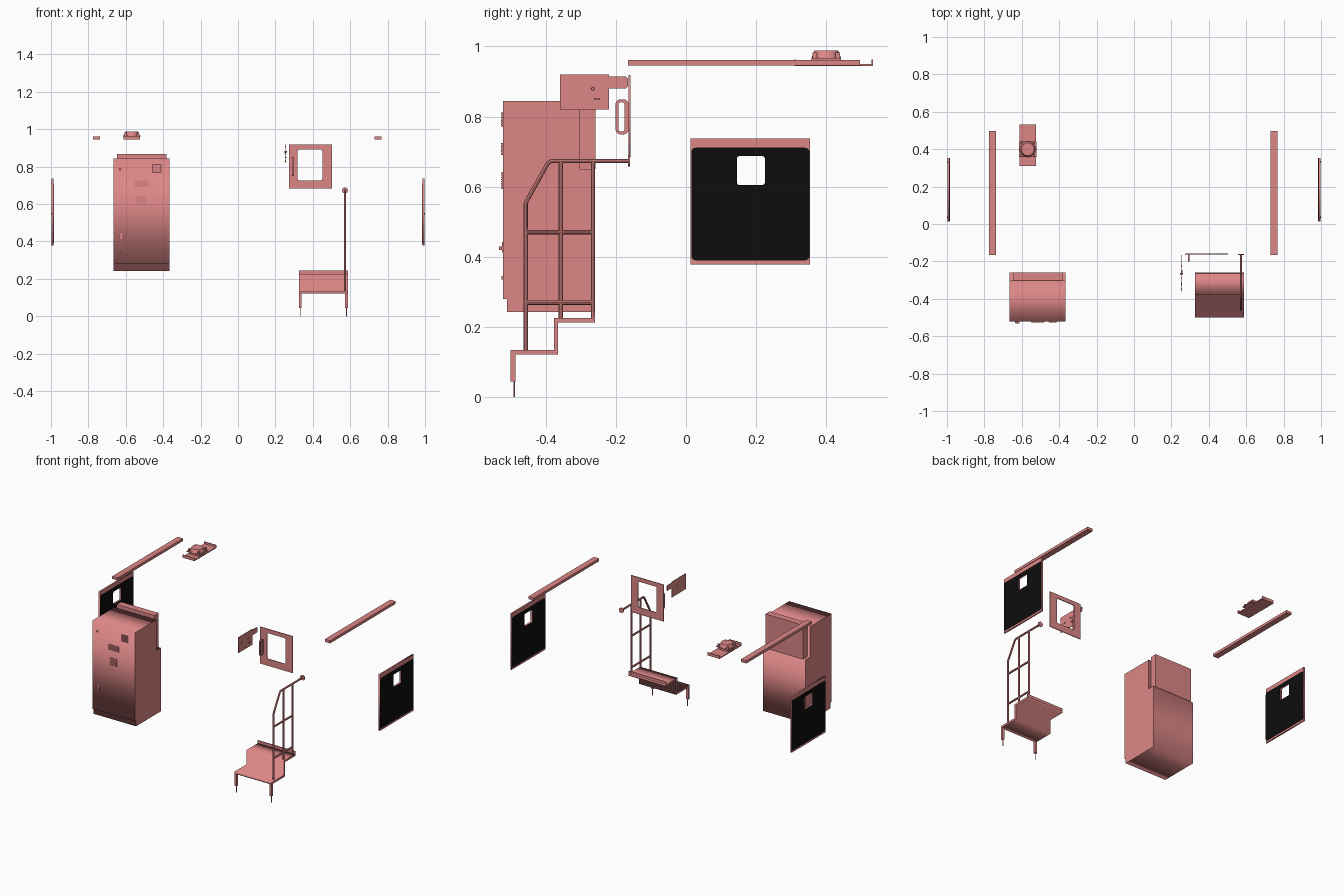
import bpy, bmesh, math
from mathutils import Matrix, Vector

if "Cube" in bpy.data.objects:
    bpy.data.objects.remove(bpy.data.objects["Cube"])


def material(name, rgb):
    m = bpy.data.materials.new(name)
    m.diffuse_color = (*rgb, 1)
    m.use_nodes = True
    m.node_tree.nodes["Principled BSDF"].inputs["Base Color"].default_value = m.diffuse_color
    return m


PINK = material("rose_paint", (0.72, 0.24, 0.24))
BLACK = material("black_panel", (0.004, 0.004, 0.004))


def finish(name, mesh, mat, smooth=False):
    mesh.materials.clear()
    mesh.materials.append(mat)
    ob = bpy.data.objects.new(name, mesh)
    bpy.context.collection.objects.link(ob)
    if smooth:
        bpy.ops.object.select_all(action='DESELECT')
        ob.select_set(True)
        bpy.context.view_layer.objects.active = ob
        bpy.ops.object.shade_smooth_by_angle(angle=math.radians(35))
    return ob


def box(name, x0, x1, y0, y1, z0, z1, mat=PINK):
    bm = bmesh.new()
    mid = Vector((x0 + x1, y0 + y1, z0 + z1)) / 2
    size = Matrix.Diagonal((x1 - x0, y1 - y0, z1 - z0, 1))
    bmesh.ops.create_cube(bm, size=1, matrix=Matrix.Translation(mid) @ size)
    me = bpy.data.meshes.new(name)
    bm.to_mesh(me)
    bm.free()
    return finish(name, me, mat)


def cone(name, at, r1, r2, h, axis='z', sides=24, mat=PINK):
    bm = bmesh.new()
    rot = {'z': Matrix(), 'x': Matrix.Rotation(math.pi / 2, 4, 'Y'),
           'y': Matrix.Rotation(math.pi / 2, 4, 'X')}[axis]
    bmesh.ops.create_cone(bm, cap_ends=True, segments=sides, radius1=r1, radius2=r2,
                          depth=h, matrix=Matrix.Translation(at) @ rot)
    me = bpy.data.meshes.new(name)
    bm.to_mesh(me)
    bm.free()
    return finish(name, me, mat, True)


def curve_mesh(name, curve, matrix, mat, smooth):
    tmp = bpy.data.objects.new("tmp", curve)
    bpy.context.collection.objects.link(tmp)
    dg = bpy.context.evaluated_depsgraph_get()
    me = bpy.data.meshes.new_from_object(tmp.evaluated_get(dg))
    bpy.data.objects.remove(tmp)
    me.transform(matrix)
    bm = bmesh.new()
    bm.from_mesh(me)
    bmesh.ops.remove_doubles(bm, verts=bm.verts, dist=1e-5)
    bmesh.ops.recalc_face_normals(bm, faces=bm.faces)
    bm.to_mesh(me)
    bm.free()
    me.name = name
    return finish(name, me, mat, smooth)


def add_spline(curve, pts, closed):
    s = curve.splines.new('POLY')
    s.points.add(len(pts) - 1)
    for p, c in zip(s.points, pts):
        p.co = (*c, 1) if len(c) == 3 else (*c, 0, 1)
    s.use_cyclic_u = closed


def plate(name, loops, axis, lo, hi, mat=PINK):
    """Flat outline (later loops are holes) extruded along x or y."""
    c = bpy.data.curves.new(name, 'CURVE')
    c.dimensions = '2D'
    c.fill_mode = 'BOTH'
    c.extrude = (hi - lo) / 2
    for pts in loops:
        add_spline(c, pts, True)
    m = (lo + hi) / 2
    if axis == 'x':
        mx = Matrix(((0, 0, 1, m), (1, 0, 0, 0), (0, 1, 0, 0), (0, 0, 0, 1)))
    else:
        mx = Matrix(((1, 0, 0, 0), (0, 0, -1, m), (0, 1, 0, 0), (0, 0, 0, 1)))
    return curve_mesh(name, c, mx, mat, False)


def tube(name, pts, r=0.006, closed=False):
    c = bpy.data.curves.new(name, 'CURVE')
    c.dimensions = '3D'
    c.bevel_depth = r
    c.bevel_resolution = 2
    c.use_fill_caps = True
    add_spline(c, pts, closed)
    return curve_mesh(name, c, Matrix(), PINK, True)


def rounded(u0, v0, u1, v1, r=0.0, n=4):
    if r == 0:
        return [(u0, v0), (u1, v0), (u1, v1), (u0, v1)]
    out = []
    for k, (u, v) in enumerate([(u0 + r, v0 + r), (u1 - r, v0 + r), (u1 - r, v1 - r), (u0 + r, v1 - r)]):
        for i in range(n + 1):
            a = math.pi + (k + i / n) * math.pi / 2
            out.append((u + r * math.cos(a), v + r * math.sin(a)))
    return out


# Electrical cabinet: side profile with recessed plinth and notched back corners
plate("cabinet_body", [[(-.51, .243), (-.26, .243), (-.26, .65), (-.302, .65), (-.302, .845),
                        (-.522, .845), (-.522, .28), (-.51, .28)]], 'x', -.665, -.365)
box("cabinet_cable_duct", -.648, -.381, -.302, -.258, .65, .868)
for i, (x0, x1, z0, z1) in enumerate([(-.457, -.412, .77, .812), (-.552, -.478, .69, .725),
                                      (-.542, -.492, .593, .642)]):
    box(f"cabinet_vent_{i}", x0, x1, -.525, -.521, z0, z1)
    n = 8
    for k in range(n):
        z = z0 + (k + .5) * (z1 - z0) / n
        box(f"vent_{i}_slat_{k}", x0 + .003, x1 - .003, -.527, -.525, z - .0015, z + .0015)
for i, z in enumerate((.785, .34)):
    cone(f"cabinet_lock_{i}", (-.63, -.524, z), .005, .005, .005, 'y', 12)
box("cabinet_handle_plate", -.63, -.618, -.525, -.521, .412, .442)
box("cabinet_handle", -.633, -.612, -.533, -.525, .42, .43)

# Two-step stair
SX0, SX1 = .325, .588
plate("stair_treads", [[(-.5, .121), (-.365, .121), (-.365, .213), (-.26, .213), (-.26, .226),
                        (-.377, .226), (-.377, .134), (-.5, .134)]], 'x', SX0, SX1)
box("stair_toe_strip", SX0, SX1, -.265, -.26, .226, .244)
for side, x in (("left", SX0), ("right", SX1 - .015)):
    box(f"stair_leg_{side}", x, x + .015, -.5, -.487, .044, .125)
    cone(f"stair_foot_{side}", (x + .0075, -.49, .03), .002, .002, .06, 'z', 10)

# Handrail
RX = .572
tube("handrail_main", [(RX, -.457, .13), (RX, -.457, .552), (RX, -.454, .56), (RX, -.394, .667),
                       (RX, -.384, .673), (RX, -.165, .673)])
for i, y in enumerate((-.357, -.265)):
    tube(f"handrail_post_{i}", [(RX, y, .222), (RX, y, .673)])
for i, z in enumerate((.47, .269)):
    tube(f"handrail_bar_{i}", [(RX, -.457, z), (RX, -.265, z)])
cone("handrail_wall_flange", (RX, -.163, .673), .016, .016, .006, 'y')

# Window frame panel with grab handle
plate("window_panel", [rounded(.272, .683, .502, .918), rounded(.319, .727, .451, .892, .01)],
      'y', -.164, -.159)
plate("grab_handle", [rounded(-.201, .749, -.164, .849, .014), rounded(-.193, .757, -.175, .841, .008)],
      'x', .289, .297)

# Connector panel with tab, screws and knobs
plate("connector_panel", [[(-.36, .82), (-.219, .82), (-.219, .88), (-.172, .88), (-.166, .886),
                           (-.166, .908), (-.172, .914), (-.219, .914), (-.219, .92), (-.36, .92)]],
      'x', .252, .255)
screws = [(y, z) for y in (-.349, -.289, -.226) for z in (.829, .868, .908) if (y, z) != (-.289, .868)]
for i, (y, z) in enumerate(screws):
    cone(f"connector_screw_{i}", (.2555, y, z), .003, .003, .002, 'x', 8)
cone("connector_dial", (.256, -.321, .875), .008, .008, .003, 'x')
cone("connector_knob", (.257, -.266, .879), .005, .004, .008, 'x', 12)
box("connector_switch", .255, .260, -.262, -.245, .847, .853)
cone("connector_stud", (.249, -.266, .879), .003, .003, .008, 'x', 10)

# Roof rails
for side, s in (("left", -1), ("right", 1)):
    c = -.756 if s < 0 else .749
    box(f"roof_rail_{side}", c - .019, c + .019, -.165, .497, .945, .962)

# Roof vent on a folded tray
VX, VY = -.568, .4
box("vent_tray", VX - .043, VX + .043, .31, .533, .944, .95)
for i, y in enumerate((.31, .529)):
    box(f"vent_tray_lip_{i}", VX - .043, VX + .043, y, y + .004, .95, .963)
box("vent_mount", VX - .035, VX + .035, VY - .035, VY + .035, .95, .963)
box("vent_base", VX - .047, VX + .047, VY - .042, VY + .042, .962, .967)
cone("vent_skirt", (VX, VY, .974), .042, .037, .014)
cone("vent_cap", (VX, VY, .9845), .037, .034, .007)
for i, (sx, sy) in enumerate([(-1, -1), (1, -1), (1, 1), (-1, 1)]):
    x, y = VX + sx * .033, VY + sy * .033
    box(f"vent_corner_{i}", x - .006, x + .006, y - .006, y + .006, .967, .982)

# Side doors: pink core with black skins on both faces and a window opening
window = rounded(.145, .605, .225, .687, .007)


def door_layer(name, s, loop, lo, hi, mat):
    a, b = sorted((s * lo, s * hi))
    plate(name, [loop, window], 'x', a, b, mat)


for side, s in (("left", -1), ("right", 1)):
    door_layer(f"door_core_{side}", s, rounded(.013, .378, .354, .738), .987, .996, PINK)
    skin = rounded(.015, .39, .352, .711, .012)
    door_layer(f"door_outer_skin_{side}", s, skin, .996, .998, BLACK)
    door_layer(f"door_inner_skin_{side}", s, skin, .985, .987, BLACK)
    for k, y in enumerate((.035, .332)):
        a, b = sorted((s * .997, s * 1.0))
        box(f"door_latch_{side}_{k}", a, b, y - .004, y + .004, .545, .553, BLACK)
